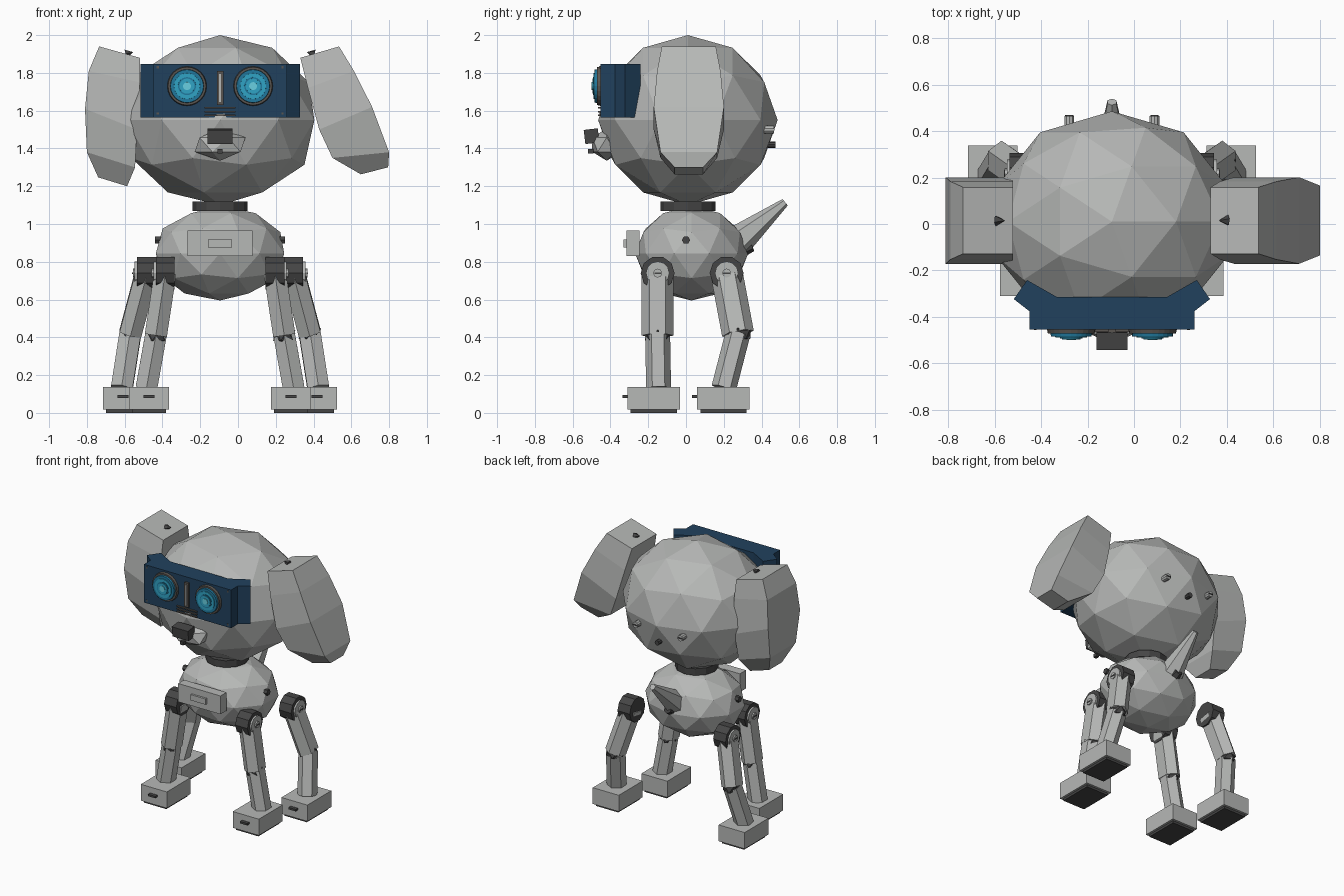
import bpy, bmesh
from mathutils import Vector, Matrix

cube = bpy.data.objects.get("Cube")
if cube:
    bpy.data.objects.remove(cube)

CX = -0.095  # symmetry plane of the body


def material(name, rgb):
    m = bpy.data.materials.new(name)
    m.use_nodes = True
    m.diffuse_color = (*rgb, 1)
    m.node_tree.nodes["Principled BSDF"].inputs["Base Color"].default_value = (*rgb, 1)
    return m


GREY = material("light grey", (0.47, 0.48, 0.47))
DARK = material("dark grey", (0.06, 0.06, 0.06))
NAVY = material("navy blue", (0.015, 0.053, 0.11))
BRONZE = material("brown grey", (0.1, 0.09, 0.08))
BLUE = material("lens blue", (0.015, 0.19, 0.34))
CYAN = material("lens cyan", (0.03, 0.37, 0.56))
PALE = material("lens highlight", (0.14, 0.62, 0.75))


def finish(bm, name, mat):
    bmesh.ops.recalc_face_normals(bm, faces=bm.faces)
    me = bpy.data.meshes.new(name)
    bm.to_mesh(me)
    bm.free()
    ob = bpy.data.objects.new(name, me)
    me.materials.append(mat)
    bpy.context.collection.objects.link(ob)
    return ob


def box(name, mat, centre, size, tilt=0):
    bm = bmesh.new()
    m = Matrix.Translation(centre) @ Matrix.Rotation(tilt, 4, 'X') @ Matrix.Diagonal((*size, 1))
    bmesh.ops.create_cube(bm, size=1, matrix=m)
    return finish(bm, name, mat)


def ball(name, mat, centre, radii, level=2):
    bm = bmesh.new()
    m = Matrix.Translation(centre) @ Matrix.Diagonal((*radii, 1))
    bmesh.ops.create_icosphere(bm, subdivisions=level, radius=1, matrix=m)
    return finish(bm, name, mat)


def rod(name, mat, start, end, r1, r2=None, sides=6, flatten=1):
    """Tapered prism between two points."""
    a, b = Vector(start), Vector(end)
    z = (b - a).normalized()
    x = Vector((1, 0, 0)) if abs(z.x) < 0.9 else Vector((0, 0, 1))
    x = (x - z * x.dot(z)).normalized()
    rot = Matrix((x, z.cross(x), z)).transposed().to_4x4()
    m = Matrix.Translation((a + b) / 2) @ rot @ Matrix.Diagonal((flatten, 1, 1, 1))
    bm = bmesh.new()
    bmesh.ops.create_cone(bm, cap_ends=True, segments=sides, radius1=r1,
                          radius2=r1 if r2 is None else r2, depth=(b - a).length, matrix=m)
    return finish(bm, name, mat)


def loft(name, mat, rings):
    """Skin through rings of points, with capped ends."""
    bm = bmesh.new()
    rows = [[bm.verts.new(p) for p in ring] for ring in rings]
    n = len(rows[0])
    for r, s in zip(rows, rows[1:]):
        for i in range(n):
            bm.faces.new((r[i], r[(i + 1) % n], s[(i + 1) % n], s[i]))
    bm.faces.new(rows[0])
    bm.faces.new(rows[-1])
    return finish(bm, name, mat)


# Head, neck, body
ball("head", GREY, (CX, 0.01, 1.55), (0.525, 0.475, 0.45))
rod("neck_collar", DARK, (CX, 0.01, 1.07), (CX, 0.01, 1.12), 0.145, sides=12)
ball("body", GREY, (CX, 0.03, 0.845), (0.357, 0.30, 0.25))
box("chest_plate", GREY, (CX, -0.28, 0.897), (0.345, 0.07, 0.135))
box("chest_badge", GREY, (CX, -0.32, 0.897), (0.125, 0.02, 0.042))
for s in (-1, 1):
    rod("body_stud", DARK, (CX + s * 0.31, 0.0, 0.915), (CX + s * 0.345, 0.0, 0.915), 0.022)

# Tail
rod("tail", GREY, (CX, 0.25, 0.89), (CX, 0.525, 1.115), 0.09, 0.022)
rod("tail_mount", DARK, (CX, 0.29, 0.86), (CX, 0.35, 0.885), 0.04, 0.03)

# Visor with angled side wings
half = [(0.355, -0.453), (0.355, -0.375), (0.422, -0.323), (0.365, -0.241), (0.235, -0.315)]
outline = [(CX + x, y) for x, y in half] + [(CX - x, y) for x, y in reversed(half)]
loft("visor", NAVY, [[(x, y, z) for x, y in outline] for z in (1.565, 1.846)])
for x in (-0.3, 0.3):
    for z in (1.585, 1.83):
        box("visor_screw", BRONZE, (CX + x * 1.1, -0.453, z), (0.012, 0.008, 0.012))

# Eyes: stacked lens discs
layers = [("eye_ring", BRONZE, 0.106, 0.47), ("eye_lens", BLUE, 0.092, 0.484),
          ("eye_iris", CYAN, 0.072, 0.489), ("eye_groove", BLUE, 0.050, 0.492),
          ("eye_pupil", CYAN, 0.042, 0.496), ("eye_glint", PALE, 0.022, 0.500)]
for s in (-1, 1):
    for name, mat, r, y in layers:
        c = CX + s * 0.175
        rod(name, mat, (c, -0.445, 1.73), (c, -y, 1.73), r, r * 0.95, sides=24)
box("visor_bar", BRONZE, (CX, -0.457, 1.72), (0.034, 0.02, 0.18))
box("visor_bar_light", GREY, (CX, -0.468, 1.72), (0.01, 0.006, 0.15))
for i in range(3):
    box("visor_grille", BRONZE, (CX, -0.455, 1.575 + i * 0.02), (0.165, 0.02, 0.008))

# Muzzle and nose
ball("muzzle", GREY, (CX, -0.42, 1.42), (0.15, 0.09, 0.085), 1)
box("nose", DARK, (CX, -0.5, 1.465), (0.132, 0.075, 0.075), 0.12)
box("mouth", DARK, (CX, -0.505, 1.385), (0.025, 0.03, 0.025))

# Ears: bent slabs, outer and inner edge points with a half width for each ring
widths = (0.143, 0.168, 0.186, 0.15, 0.075)
ears = {
    "right_ear": ([(-0.735, 1.94), (-0.79, 1.81), (-0.81, 1.61), (-0.80, 1.38), (-0.74, 1.247)],
                  [(-0.52, 1.88), (-0.52, 1.75), (-0.535, 1.5), (-0.545, 1.30), (-0.587, 1.20)]),
    "left_ear": ([(0.535, 1.94), (0.614, 1.81), (0.71, 1.62), (0.80, 1.38), (0.795, 1.30)],
                 [(0.33, 1.88), (0.37, 1.72), (0.43, 1.5), (0.50, 1.35), (0.65, 1.263)]),
}
for name, (outer, inner) in ears.items():
    loft(name, GREY, [[(o[0], 0.015 - w, o[1]), (o[0], 0.015 + w, o[1]),
                       (i[0], 0.015 + w, i[1]), (i[0], 0.015 - w, i[1])]
                      for o, i, w in zip(outer, inner, widths)])
for s in (-1, 1):
    x = CX + s * 0.48
    rod("ear_stud", DARK, (x + s * 0.02, 0.015, 1.90), (x - s * 0.02, 0.015, 1.91), 0.025, 0, sides=5)

# Screws on the back of the head
for s in (-1, 1):
    x = CX + s * 0.183
    rod("head_screw", GREY, (x, 0.38, 1.5), (x, 0.465, 1.5), 0.022, sides=10)
    box("head_screw_slot", DARK, (x, 0.466, 1.5), (0.036, 0.006, 0.008))
rod("head_port", DARK, (CX, 0.42, 1.42), (CX, 0.475, 1.42), 0.018, sides=8)

# Legs: hip, knee, ankle and foot positions as (distance from centre, y, z)
legs = {
    "front": ((0.29, -0.15, 0.74), (0.34, -0.15, 0.41), (0.39, -0.145, 0.13), (0.375, -0.17)),
    "back": ((0.39, 0.215, 0.74), (0.475, 0.275, 0.42), (0.52, 0.20, 0.13), (0.513, 0.198)),
}
for end, (hip, knee, ankle, foot) in legs.items():
    for side, s in (("left", 1), ("right", -1)):
        tag = f"{end}_{side}_"
        h, k, a = [Vector((CX + s * p[0], p[1], p[2])) for p in (hip, knee, ankle)]
        out = Vector((s, 0, 0))
        rod(tag + "hip", DARK, h - out * 0.05, h + out * 0.05, 0.09, sides=10)
        rod(tag + "hip_disc", GREY, h + out * 0.04, h + out * 0.062, 0.062, sides=12)
        rod(tag + "hip_bolt", GREY, h + out * 0.06, h + out * 0.072, 0.024, sides=8)
        box(tag + "hip_slot", DARK, h + out * 0.073, (0.004, 0.036, 0.008))
        rod(tag + "upper_leg", GREY, h, k, 0.085, flatten=0.8)
        ball(tag + "knee", DARK, k, (0.066, 0.078, 0.06), 1)
        rod(tag + "lower_leg", GREY, k, a, 0.066)
        fx, fy = CX + s * foot[0], foot[1]
        box(tag + "foot", GREY, (fx, fy, 0.077), (0.212, 0.278, 0.12))
        box(tag + "sole", DARK, (fx, fy, 0.01), (0.18, 0.245, 0.02))
        box(tag + "foot_slot", DARK, (fx, fy - 0.15, 0.087), (0.058, 0.03, 0.014))
